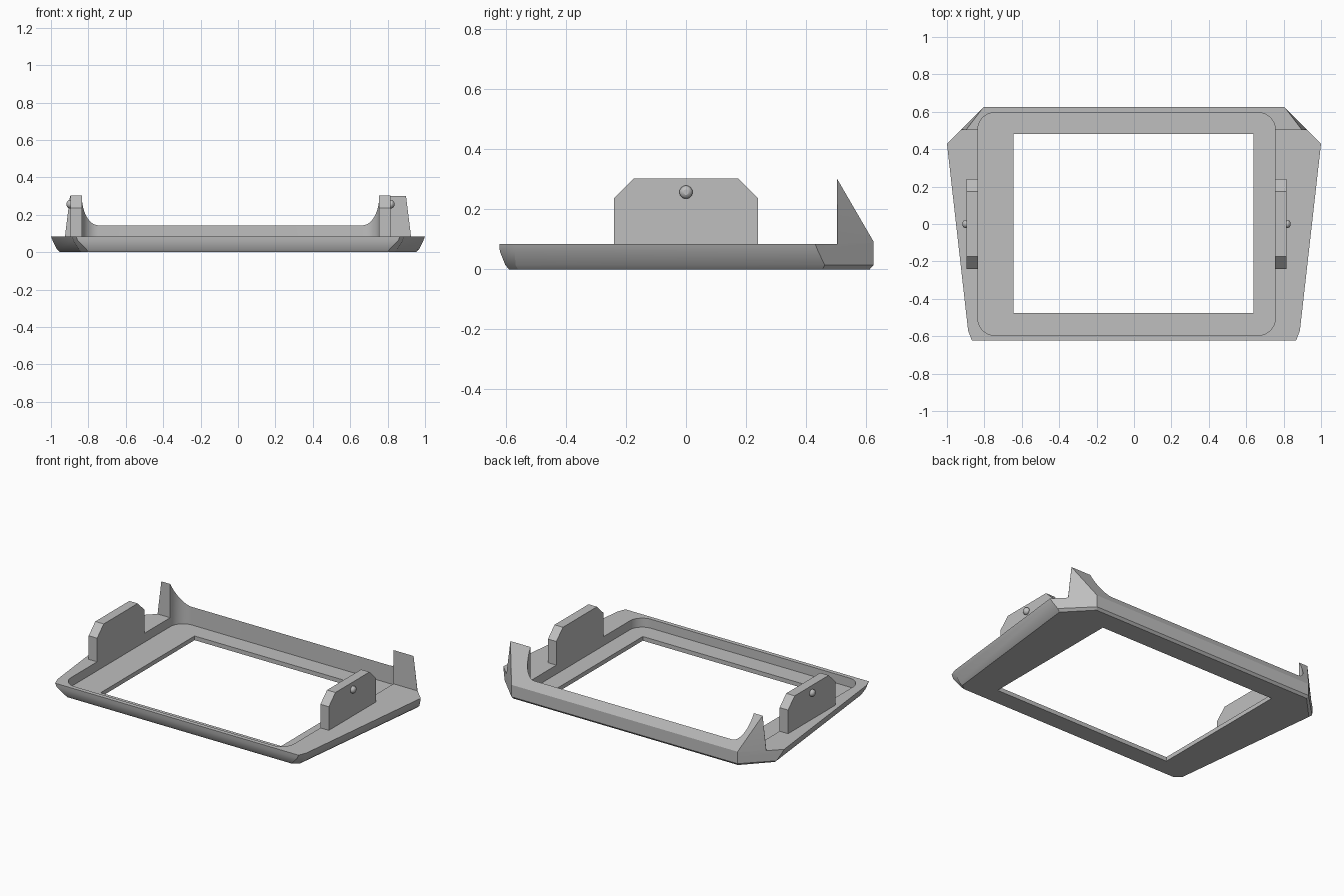
import bpy
import bmesh
import math
from mathutils import Vector

cube = bpy.data.objects.get("Cube")
if cube:
    bpy.data.objects.remove(cube, do_unlink=True)

grey = bpy.data.materials.new("plain grey")
grey.use_nodes = True
GREY = (0.52, 0.52, 0.52, 1)
grey.diffuse_color = GREY
grey.node_tree.nodes["Principled BSDF"].inputs["Base Color"].default_value = GREY


def finish(name, bm):
    bmesh.ops.recalc_face_normals(bm, faces=bm.faces)
    mesh = bpy.data.meshes.new(name)
    bm.to_mesh(mesh)
    bm.free()
    mesh.materials.append(grey)
    obj = bpy.data.objects.new(name, mesh)
    bpy.context.collection.objects.link(obj)
    return obj


def loft(name, rings):
    """Skin a stack of closed rings and cap both ends."""
    bm = bmesh.new()
    loops = [[bm.verts.new(p) for p in ring] for ring in rings]
    n = len(loops[0])
    for low, high in zip(loops, loops[1:]):
        for i in range(n):
            j = (i + 1) % n
            bm.faces.new((low[i], low[j], high[j], high[i]))
    bm.faces.new(loops[0][::-1])
    bm.faces.new(loops[-1])
    return finish(name, bm)


def prism(name, outline, z0, z1):
    return loft(name, [[(x, y, z) for x, y in outline] for z in (z0, z1)])


def rounded_rect(x0, x1, y0, y1, r, steps=12):
    corners = [(x1 - r, y1 - r), (x0 + r, y1 - r), (x0 + r, y0 + r), (x1 - r, y0 + r)]
    return [(cx + r * math.cos(a), cy + r * math.sin(a))
            for k, (cx, cy) in enumerate(corners)
            for a in [(k + s / steps) * math.pi / 2 for s in range(steps + 1)]]


def apply_boolean(target, other, operation):
    mod = target.modifiers.new(operation.lower(), 'BOOLEAN')
    mod.operation = operation
    mod.solver = 'EXACT'
    mod.object = other
    bpy.context.view_layer.objects.active = target
    bpy.ops.object.modifier_apply(modifier=mod.name)
    bpy.data.objects.remove(other, do_unlink=True)


# Frame body: half outlines from front to back, tapering towards the underside
levels = [
    (0.0, [(.80, -.59), (.835, -.56), (.95, .455), (.80, .612)]),
    (0.015, [(.81, -.602), (.85, -.568), (.968, .462), (.805, .625)]),
    (0.06, [(.855, -.62), (.88, -.57), (.99, .44), (.805, .625)]),
    (0.085, [(.867, -.622), (.887, -.57), (1.0, .43), (.805, .625)]),
]
frame = loft("frame", [
    [(x, y, z) for x, y in half] + [(-x, y, z) for x, y in reversed(half)]
    for z, half in levels])

# Sloped back wall that rises into the two corner horns
bm = bmesh.new()
for s in (-1, 1):
    for p in [(.925, .505, .085), (.805, .625, .085), (.805, .625, .092), (.898, .503, .302),
              (.925, .503, .085)]:
        bm.verts.new((s * p[0], p[1], p[2]))
bmesh.ops.convex_hull(bm, input=bm.verts)
bmesh.ops.dissolve_limit(bm, angle_limit=0.01, verts=bm.verts, edges=bm.edges)
apply_boolean(frame, finish("back_wall", bm), 'UNION')

# Side tabs with clipped top corners
tab = [(-.24, .05), (.24, .05), (.24, .237), (.173, .303), (-.173, .303), (-.24, .237)]
for x0, x1 in ((-.895, -.835), (.755, .815)):
    plate = loft("tab", [[(x, y, z) for y, z in tab] for x in (x0, x1)])
    apply_boolean(frame, plate, 'UNION')

# Rounded pocket and the rectangular opening through its floor
pocket = prism("pocket_cutter", rounded_rect(-.835, .755, -.595, .595, .09), .027, .5)
apply_boolean(frame, pocket, 'DIFFERENCE')
opening = prism("opening_cutter", [(-.645, -.475), (.64, -.475), (.64, .48), (-.645, .48)], -.1, .2)
apply_boolean(frame, opening, 'DIFFERENCE')

# Domed snap pegs on the outside of the tabs
pegs = []
profile = [(-.01, .022), (.008, .022), (.014, .019), (.018, .015), (.021, .009)]
for name, base, s in (("right_peg", -.895, -1), ("left_peg", .815, 1)):
    rings = [[(base + s * d, r * math.cos(a), .257 + r * math.sin(a))
              for a in [k * math.tau / 24 for k in range(24)]] for d, r in profile]
    pegs.append(loft(name, rings))

# Smooth the curved walls and keep the hard edges
bpy.ops.object.select_all(action='DESELECT')
for obj in [frame] + pegs:
    obj.select_set(True)
bpy.context.view_layer.objects.active = frame
bpy.ops.object.shade_smooth_by_angle(angle=math.radians(25))
